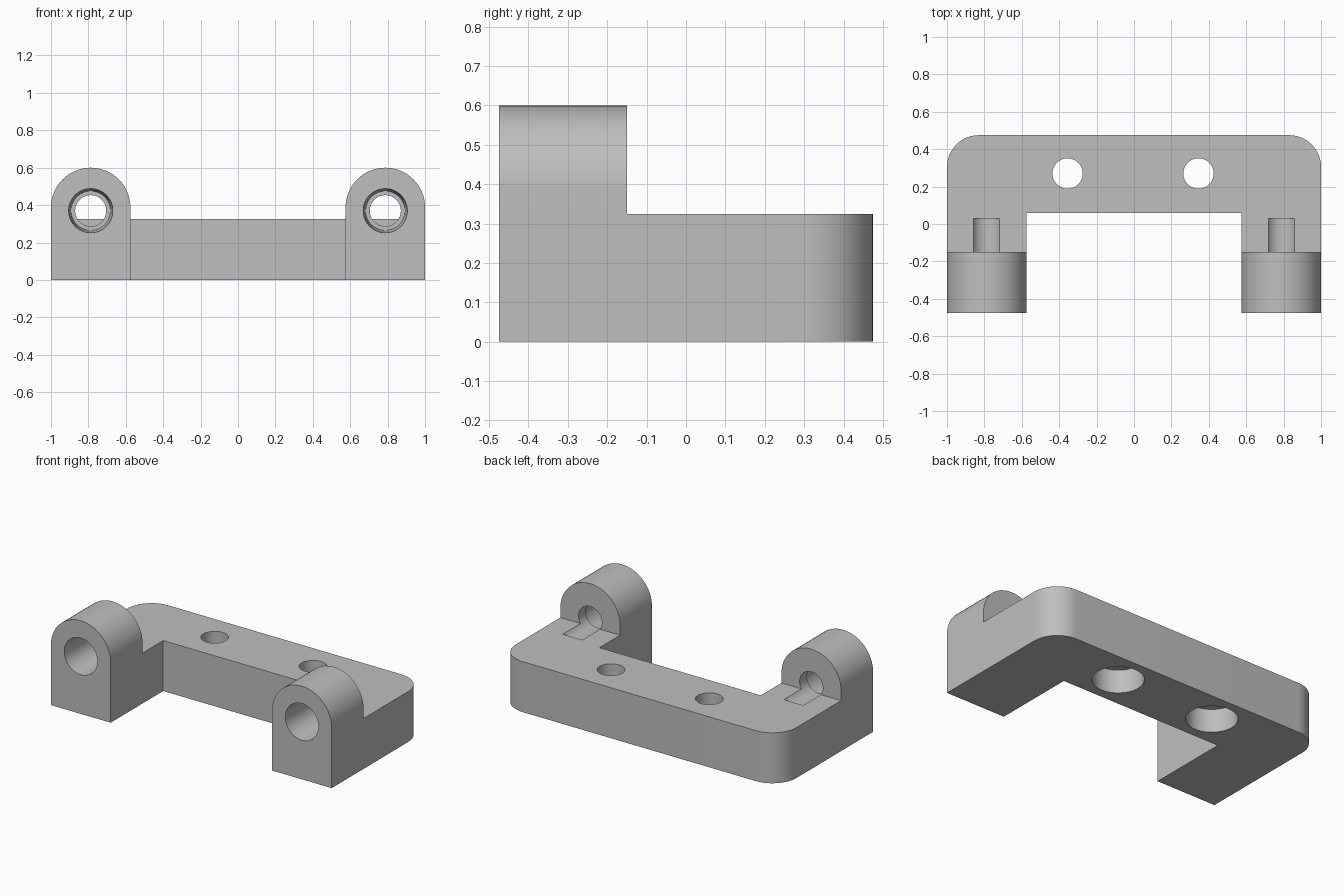
import bpy, bmesh, math
from mathutils import Vector

cube = bpy.data.objects.get("Cube")
if cube:
    bpy.data.objects.remove(cube, do_unlink=True)

HALF_X, HALF_Y = 1.0, 0.475
BASE_H, LUG_W, LUG_BACK = 0.325, 0.425, -0.15
LUG_X = HALF_X - LUG_W / 2
BORE_Z = 0.37

grey = bpy.data.materials.new("plain grey")
grey.use_nodes = True
colour = (0.52, 0.52, 0.52, 1)
grey.diffuse_color = colour
grey.node_tree.nodes["Principled BSDF"].inputs["Base Color"].default_value = colour


def arc(cx, cy, r, start, end, steps):
    """Points along an arc, angles in degrees."""
    angles = [math.radians(start + (end - start) * i / steps) for i in range(steps + 1)]
    return [(cx + r * math.cos(a), cy + r * math.sin(a)) for a in angles]


def extrude(name, points, offset):
    """Solid made by pushing a flat outline along an offset."""
    bm = bmesh.new()
    face = bm.faces.new([bm.verts.new(p) for p in points])
    result = bmesh.ops.extrude_face_region(bm, geom=[face], use_keep_orig=True)
    moved = [g for g in result["geom"] if isinstance(g, bmesh.types.BMVert)]
    bmesh.ops.translate(bm, vec=Vector(offset), verts=moved)
    bmesh.ops.recalc_face_normals(bm, faces=bm.faces)
    mesh = bpy.data.meshes.new(name)
    bm.to_mesh(mesh)
    bm.free()
    mesh.materials.append(grey)
    obj = bpy.data.objects.new(name, mesh)
    bpy.context.collection.objects.link(obj)
    return obj


def drill(r1, r2, start, end):
    """Round cutter between two points."""
    a, b = Vector(start), Vector(end)
    bpy.ops.mesh.primitive_cone_add(
        vertices=64, radius1=r1, radius2=r2, depth=(b - a).length,
        location=(a + b) / 2, rotation=(b - a).to_track_quat("Z", "Y").to_euler())
    cutter = bpy.context.object
    cutter.data.materials.append(grey)
    return cutter


def combine(body, tool, operation):
    """Boolean the tool into the body, then discard the tool."""
    mod = body.modifiers.new("boolean", "BOOLEAN")
    mod.operation, mod.solver, mod.object = operation, "EXACT", tool
    bpy.context.view_layer.update()
    graph = bpy.context.evaluated_depsgraph_get()
    mesh = bpy.data.meshes.new_from_object(body.evaluated_get(graph))
    body.modifiers.clear()
    body.data = mesh
    bpy.data.objects.remove(tool, do_unlink=True)


# U-shaped base with rounded rear corners
R = 0.17
inner_x, bar_front = HALF_X - LUG_W, 0.06
outline = [(-inner_x, -HALF_Y), (-inner_x, bar_front), (inner_x, bar_front),
           (inner_x, -HALF_Y), (HALF_X, -HALF_Y)]
outline += arc(HALF_X - R, HALF_Y - R, R, 0, 90, 12)
outline += arc(R - HALF_X, HALF_Y - R, R, 90, 180, 12)
outline += [(-HALF_X, -HALF_Y)]
bracket = extrude("bracket", [(x, y, 0) for x, y in outline], (0, 0, BASE_H))

# Round-topped lugs on the front ends of the legs
lug_r = LUG_W / 2
for side in (-1, 1):
    cx = side * LUG_X
    profile = [(side * HALF_X, 0), (side * inner_x, 0)]
    if side > 0:
        profile.reverse()
    profile += arc(cx, 0.6 - lug_r, lug_r, 0, 180, 32)
    lug = extrude("lug", [(x, -HALF_Y, z) for x, z in profile],
                  (0, LUG_BACK + HALF_Y, 0))
    combine(bracket, lug, "UNION")

# Lug bores: tapered socket in front, narrow hole running into the leg tops
for side in (-1, 1):
    x = side * LUG_X
    combine(bracket, drill(0.119, 0.105, (x, -0.495, BORE_Z), (x, -0.225, BORE_Z)), "DIFFERENCE")
    combine(bracket, drill(0.083, 0.083, (x, -0.5, BORE_Z), (x, 0.03, BORE_Z)), "DIFFERENCE")

# Mounting holes in the base, counterbored from below
for x in (-0.355, 0.345):
    combine(bracket, drill(0.15, 0.15, (x, 0.27, -0.1), (x, 0.27, 0.15)), "DIFFERENCE")
    combine(bracket, drill(0.081, 0.081, (x, 0.27, -0.1), (x, 0.27, 0.5)), "DIFFERENCE")

# Smooth round walls, sharp edges
bpy.ops.object.select_all(action="DESELECT")
bracket.select_set(True)
bpy.context.view_layer.objects.active = bracket
bpy.ops.object.shade_smooth_by_angle(angle=math.radians(30))
